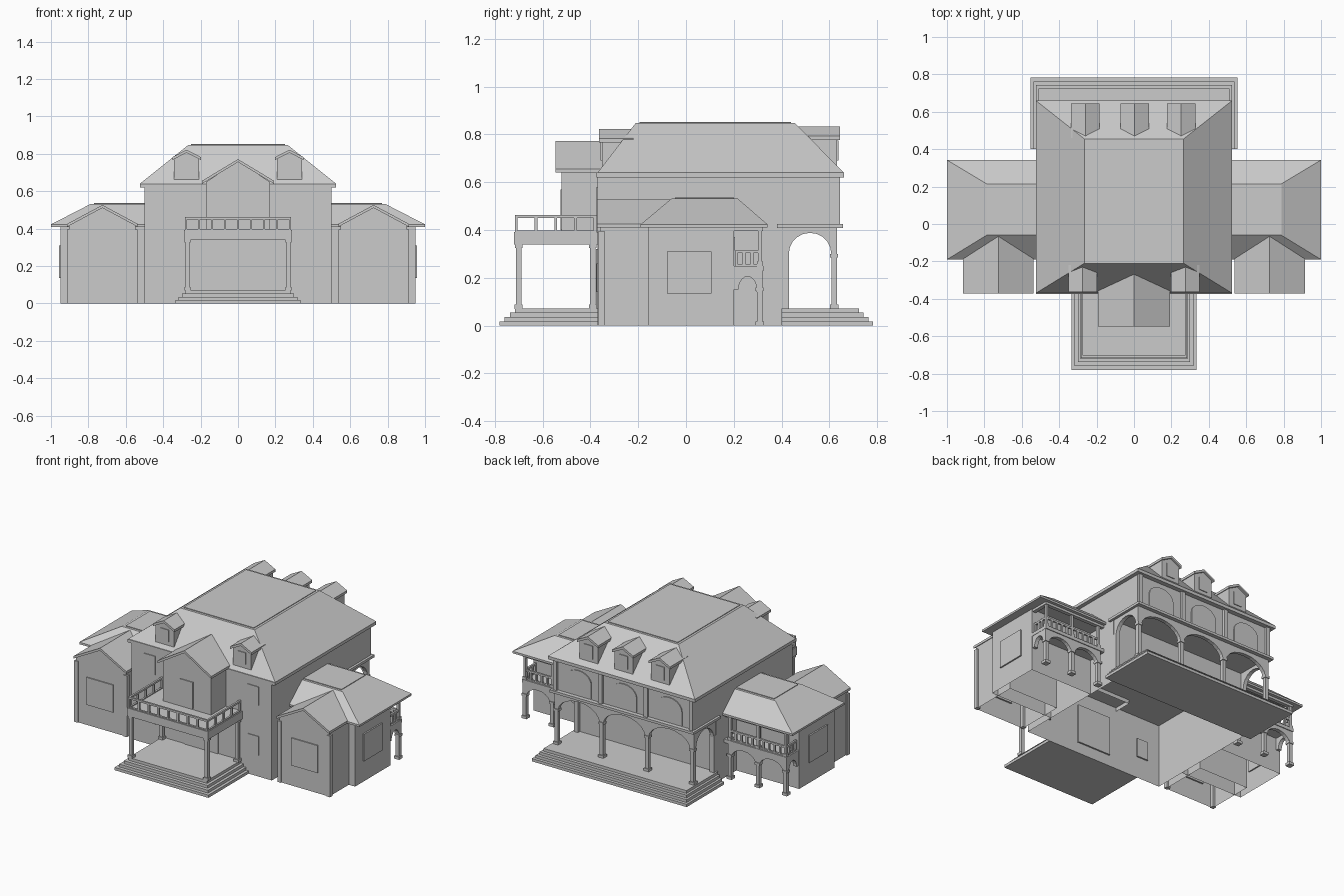
import bpy, bmesh, math

if "Cube" in bpy.data.objects:
    bpy.data.objects.remove(bpy.data.objects["Cube"])


def finish(name, bm, open_bottom=False):
    bmesh.ops.recalc_face_normals(bm, faces=bm.faces)
    if open_bottom:
        bm.faces.ensure_lookup_table()
        low = min(v.co.z for v in bm.verts)
        gone = [f for f in bm.faces if all(v.co.z < low + 1e-5 for v in f.verts)]
        bmesh.ops.delete(bm, geom=gone, context='FACES')
    me = bpy.data.meshes.new(name)
    bm.to_mesh(me)
    bm.free()
    ob = bpy.data.objects.new(name, me)
    bpy.context.collection.objects.link(ob)
    return ob


def frustum(name, low, z0, high, z1, open_bottom=False):
    """Rectangles low/high are (x0, x1, y0, y1)."""
    bm = bmesh.new()
    rings = []
    for (x0, x1, y0, y1), z in ((low, z0), (high, z1)):
        rings.append([bm.verts.new((x, y, z)) for x, y in
                      ((x0, y0), (x1, y0), (x1, y1), (x0, y1))])
    for r in rings:
        bm.faces.new(r)
    for i in range(4):
        j = (i + 1) % 4
        bm.faces.new((rings[0][i], rings[0][j], rings[1][j], rings[1][i]))
    return finish(name, bm, open_bottom)


def box(name, x0, x1, y0, y1, z0, z1, open_bottom=False):
    r = (min(x0, x1), max(x0, x1), min(y0, y1), max(y0, y1))
    return frustum(name, r, z0, r, z1, open_bottom)


def prism(name, pts, axis, a, b, open_bottom=False):
    """Extrude an upright outline along x or y."""
    bm = bmesh.new()
    rows = [[bm.verts.new((d, u, z) if axis == 'x' else (u, d, z))
             for u, z in pts] for d in (a, b)]
    for r in rows:
        bm.faces.new(r)
    n = len(pts)
    for i in range(n):
        j = (i + 1) % n
        bm.faces.new((rows[0][i], rows[0][j], rows[1][j], rows[1][i]))
    return finish(name, bm, open_bottom)


def arc(a, b, spring, rise, n=10):
    c, r = (a + b) / 2, (b - a) / 2
    return [(c - r * math.cos(math.pi * i / n), spring + rise * math.sin(math.pi * i / n))
            for i in range(n + 1)]


def arcade(name, axis, stops, half, spring, rise, top, a, b):
    """Wall above columns standing at the stops, with an arch in each gap."""
    pts = [(stops[0] - half, spring)]
    for u, v in zip(stops, stops[1:]):
        pts += arc(u + half, v - half, spring, rise)
    pts += [(stops[-1] + half, spring), (stops[-1] + half, top), (stops[0] - half, top)]
    prism(name, pts, axis, a, b)


def column(name, x, y, z0, z1, h):
    box(name, x - h, x + h, y - h, y + h, z0, z1)
    box(name + "_base", x - h * 1.5, x + h * 1.5, y - h * 1.5, y + h * 1.5, z0, z0 + .018)
    box(name + "_cap", x - h * 1.4, x + h * 1.4, y - h * 1.4, y + h * 1.4, z1 - .015, z1)


def gabled(name, cx, half, y_face, y_end, z0, eave, apex, over=.012, out=.015):
    """Gable-ended block with an overhanging pitched roof."""
    s = 1 if y_face > y_end else -1
    t = .016
    prism(name + "_walls", [(cx - half, z0), (cx + half, z0), (cx + half, eave),
                            (cx, apex - t / 2), (cx - half, eave)], 'y', y_face, y_end, True)
    h = half + out
    prism(name + "_roof", [(cx - h, eave - t / 2), (cx, apex - t), (cx + h, eave - t / 2),
                           (cx + h, eave + t / 2), (cx, apex), (cx - h, eave + t / 2)],
          'y', y_face + s * over, y_end)


def railing(name, p, q, n, z0, z1, w=.006):
    (x0, y0), (x1, y1) = p, q
    for k, (a, b) in enumerate(((z0, z0 + .008), (z1 - .012, z1))):
        box(f"{name}_rail_{k}", min(x0, x1) - w, max(x0, x1) + w,
            min(y0, y1) - w, max(y0, y1) + w, a, b)
    for i in range(n + 1):
        x, y = x0 + (x1 - x0) * i / n, y0 + (y1 - y0) * i / n
        box(f"{name}_post_{i}", x - w, x + w, y - w, y + w, z0, z1)


# Main house
box("main_ground_floor", -.5, .5, -.37, .41, 0, .42, True)
box("main_upper_floor", -.5, .5, -.37, .63, .41, .63)
box("main_eaves", -.525, .525, -.375, .66, .62, .64)
frustum("main_roof", (-.525, .525, -.37, .66), .64, (-.265, .265, -.21, .455), .848)
box("main_roof_deck", -.25, .25, -.195, .44, .84, .852)
box("back_ledge", -.515, .515, .38, .657, .408, .424)

# Steps, front and back
for i in range(4):
    z0, z1, d = i * .018, (i + 1) * .018, i * .018
    box(f"front_step_{i}", -.335 + d, .335 - d, -.78 + d * 1.2, -.37, z0, z1)
    box(f"back_step_{i}", -.553 + d * .8, .553 - d * .8, .40, .783 - d * 1.1, z0, z1)

# Back porch arcade and the storey above
stops = [-.485, -.162, .162, .485]
arcade("back_arcade", 'y', stops, .013, .29, .095, .41, .608, .632)
for i, x in enumerate(stops):
    column(f"back_column_{i}", x, .62, .07, .30, .012)
    box(f"upper_pilaster_{i}", x - .013, x + .013, .62, .645, .42, .62)
for i, (a, b) in enumerate(zip(stops, stops[1:])):
    prism(f"upper_arch_panel_{i}", [(b - .07, .43), (a + .07, .43)] + arc(a + .07, b - .07, .52, .07),
          'y', .62, .636)
for s in (-1, 1):
    arcade("side_arcade", 'x', [.418, .62], .012, .30, .088, .41, s * .473, s * .498)
    box("porch_side_pilaster", s * .47, s * .5, .40, .43, .07, .31)

# Front porch and balcony
box("front_door", -.12, .12, -.376, -.36, .07, .32)
box("balcony_floor", -.29, .29, -.72, -.37, .34, .392)
for s in (-1, 1):
    for y in (-.70, -.39):
        column("porch_post", s * .27, y, .07, .34, .011)
    railing("balcony_side", (s * .278, -.71), (s * .278, -.38), 4, .39, .462)
railing("balcony_front", (-.278, -.71), (.278, -.71), 8, .39, .462)
gabled("balcony_room", 0, .172, -.52, -.25, .385, .648, .772, over=.027, out=.02)
box("balcony_door", -.045, .045, -.526, -.51, .40, .57)

# Roof dormers
for x in (-.275, .275):
    gabled("front_dormer", x, .066, -.352, -.22, .65, .775, .822, out=.01)
    box("front_dormer_window", x - .03, x + .03, -.357, -.34, .69, .765)
for x in (-.26, .003, .252):
    gabled("back_dormer", x, .066, .632, .46, .65, .785, .832, out=.01)
    box("back_dormer_window", x - .03, x + .03, .62, .637, .69, .775)

for s in (-1, 1):
    # Small windows in the main front
    for z in (.14, .46):
        box("main_window", s * .33, s * .41, -.375, -.36, z, z + .12)

    # Side wing with hipped roof
    box("wing_walls", s * .5, s * .948, -.16, .2, 0, .415, True)
    box("wing_eaves", s * .5, s * 1.0, -.19, .342, .41, .423)
    lo, hi = sorted((s * .5, s * 1.0)), sorted((s * .5, s * .788))
    frustum("wing_roof", (*lo, -.19, .342), .423, (*hi, -.06, .215), .532)
    box("wing_roof_deck", s * .5, s * .77, -.045, .2, .525, .536)
    box("wing_side_window", s * .94, s * .957, -.08, .107, .135, .31)

    # Gabled front room of the wing
    gabled("wing_front_room", s * .725, .178, -.36, -.05, 0, .418, .527, over=.012, out=.01)
    box("wing_front_window", s * .637, s * .825, -.367, -.35, .133, .31)
    for x in (.55, .9):
        box("corner_trim", s * (x - .013), s * (x + .013), -.366, -.34, 0, .395)

    # Two-level loggia behind the wing
    xs = [.535, .735, .93]
    signed = sorted(s * x for x in xs)
    arcade("loggia_arcade", 'y', signed, .012, .14, .065, .232, .295, .32)
    arcade("loggia_side_arcade", 'x', [.207, .308], .012, .15, .055, .232, s * .918, s * .943)
    box("loggia_floor", s * .5, s * .945, .195, .325, .228, .25)
    for x in xs:
        column("loggia_lower_column", s * x, .308, 0, .16, .012)
        column("loggia_upper_post", s * x, .31, .25, .41, .008)
    railing("loggia_back_rail", (s * .535, .31), (s * .93, .31), 10, .25, .315)
    railing("loggia_side_rail", (s * .93, .21), (s * .93, .31), 3, .25, .315)
    box("loggia_beam", s * .5, s * .942, .298, .322, .395, .412)
    box("loggia_side_beam", s * .918, s * .942, .2, .322, .395, .412)
    for x in (.635, .835):
        box("loggia_door", s * (x - .04), s * (x + .04), .19, .205, .25, .37)
